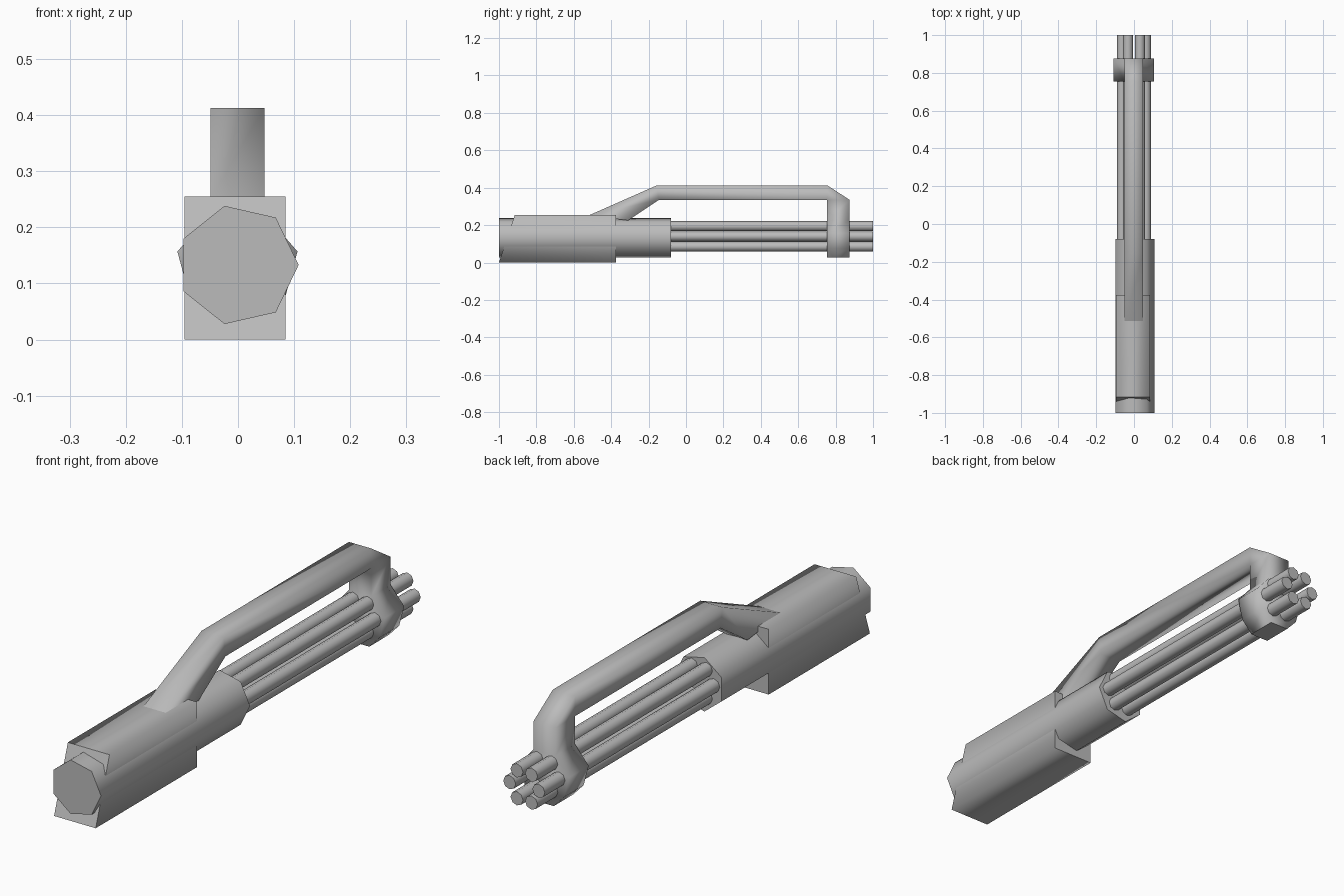
import bpy, bmesh
from math import cos, sin, tau

cube = bpy.data.objects.get("Cube")
if cube:
    bpy.data.objects.remove(cube, do_unlink=True)

metal = bpy.data.materials.new("gunmetal_grey")
metal.use_nodes = True
grey = (0.5, 0.5, 0.5, 1)
metal.diffuse_color = grey
metal.node_tree.nodes["Principled BSDF"].inputs["Base Color"].default_value = grey


def loft(name, sections):
    """Skin matching closed sections: soft along the sides, crisp at the flat ends."""
    bm = bmesh.new()
    rings = [[bm.verts.new(p) for p in section] for section in sections]
    n = len(rings[0])
    for a, b in zip(rings, rings[1:]):
        for i in range(n):
            j = (i + 1) % n
            bm.faces.new((a[i], a[j], b[j], b[i])).smooth = True
    for ring in (rings[0], rings[-1]):
        cap = bm.faces.new(ring)
        for edge in cap.edges:
            edge.smooth = False
    # Close up sections that share a corner at a tight bend
    bmesh.ops.remove_doubles(bm, verts=bm.verts, dist=0.0001)
    bmesh.ops.recalc_face_normals(bm, faces=bm.faces)
    mesh = bpy.data.meshes.new(name)
    bm.to_mesh(mesh)
    bm.free()
    mesh.materials.append(metal)
    obj = bpy.data.objects.new(name, mesh)
    bpy.context.collection.objects.link(obj)


def rod(name, x, z, radius, sides, y0, y1):
    angles = [tau * i / sides for i in range(sides)]
    loft(name, [[(x + radius * cos(a), y, z + radius * sin(a)) for a in angles]
                for y in (y0, y1)])


def bar_section(outer, inner, x0, x1):
    """Four-cornered section between an outer and an inner (y, z) point."""
    return [(x0, *outer), (x1, *outer), (x1, *inner), (x0, *inner)]


# Seven-sided motor body
rod("body", 0, 0.133, 0.108, 7, -1, -0.08)

# Housing with a raked front
loft("housing", [bar_section((-0.915, 0.255), (-1, 0), -0.095, 0.085),
                 bar_section((-0.375, 0.255), (-0.375, 0), -0.095, 0.085)])

# Six barrels, packed so that neighbours nearly touch
for i in range(6):
    a = tau * i / 6
    rod(f"barrel_{i + 1}", 0.063 * cos(a), 0.14 + 0.063 * sin(a), 0.027, 8, -0.12, 1)

# Handle bent over the barrels, flaring out below into the barrel clamp
path = [((-0.52, 0.252), (-0.31, 0.225), 0.048),
        ((-0.155, 0.413), (-0.145, 0.335), 0.048),
        ((0.755, 0.413), (0.755, 0.335), 0.048),
        ((0.875, 0.335), (0.755, 0.335), 0.048)]
for z, width in [(0.225, 0.048), (0.157, 0.107), (0.075, 0.085), (0.027, 0.04)]:
    path.append(((0.875, z), (0.755, z), width))
loft("handle_and_clamp", [bar_section(outer, inner, -w - 0.001, w - 0.001)
                          for outer, inner, w in path])
